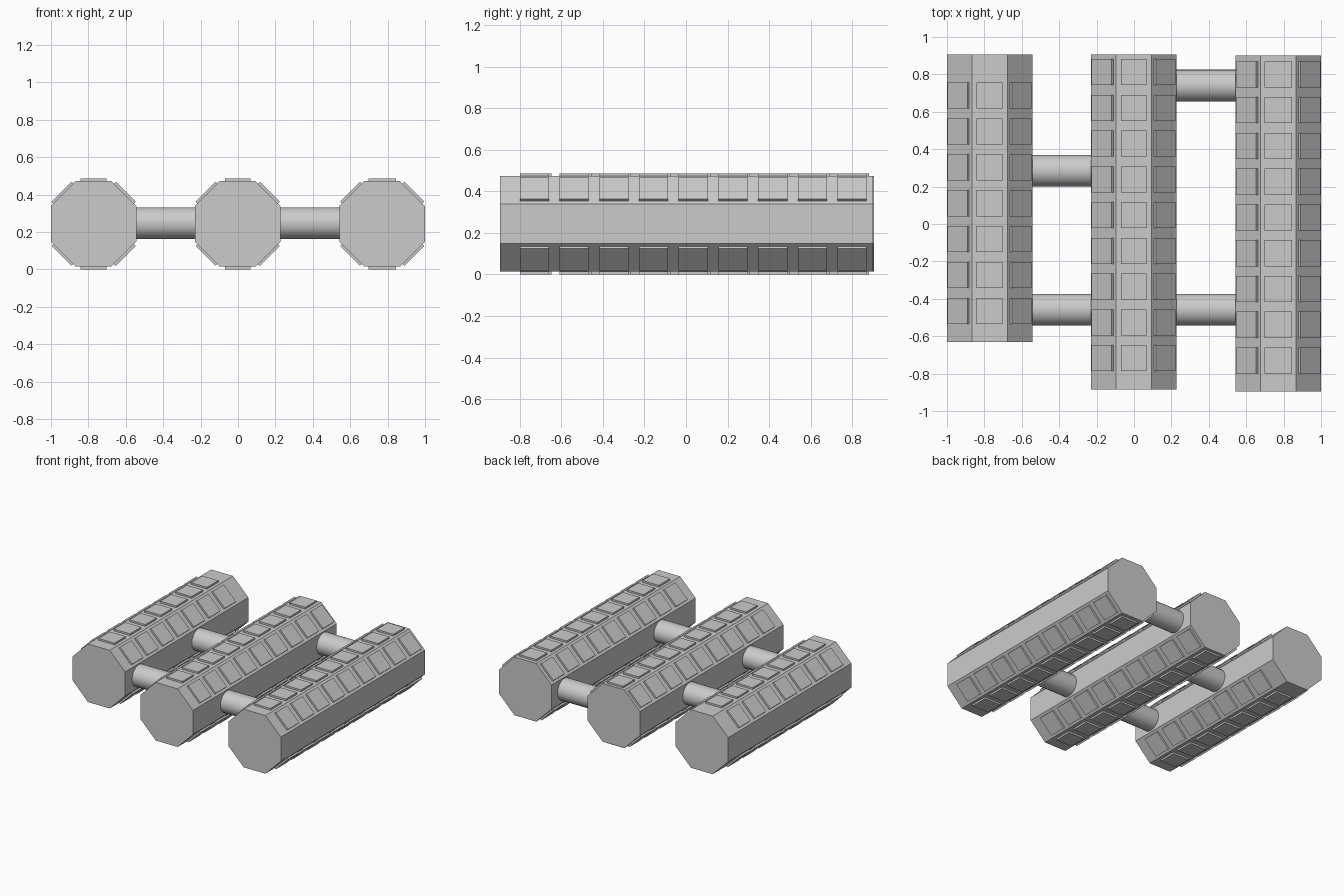
import bpy, math
from mathutils import Matrix, Vector

cube = bpy.data.objects.get("Cube")
if cube:
    bpy.data.objects.remove(cube, do_unlink=True)

grey = bpy.data.materials.new("light_grey")
grey.use_nodes = True
colour = (0.6, 0.6, 0.6, 1)
grey.diffuse_color = colour
grey.node_tree.nodes["Principled BSDF"].inputs["Base Color"].default_value = colour

MID_Z = 0.244
HALF = 0.229      # octagon centre to flat
RAISE = 0.014     # panel height above the hull


def add_object(name, bm):
    mesh = bpy.data.meshes.new(name)
    bm.to_mesh(mesh)
    bm.free()
    mesh.materials.append(grey)
    obj = bpy.data.objects.new(name, mesh)
    bpy.context.collection.objects.link(obj)
    return obj


import bmesh


# Octagonal hull lying along y
def hull(name, x, y0, y1):
    bm = bmesh.new()
    r = HALF / math.cos(math.pi / 8)
    place = (Matrix.Translation((x, (y0 + y1) / 2, MID_Z))
             @ Matrix.Rotation(math.pi / 2, 4, 'X')
             @ Matrix.Rotation(math.pi / 8, 4, 'Z'))
    bmesh.ops.create_cone(bm, cap_ends=True, segments=8, radius1=r, radius2=r,
                          depth=y1 - y0, matrix=place)
    add_object(name, bm)


# Rows of raised panels on the three upper and three lower faces
def panels(name, x, first, last, count, width):
    bm = bmesh.new()
    for deg in (-45, 0, 45, 135, 180, 225):
        turn = Matrix.Rotation(math.radians(deg), 4, 'Y')
        w = width if deg % 180 == 0 else 0.15
        for i in range(count):
            y = first + (last - first) * i / (count - 1)
            place = (Matrix.Translation((x, y, MID_Z)) @ turn
                     @ Matrix.Translation((0, 0, HALF + RAISE / 2 - 0.002))
                     @ Matrix.Diagonal((w, 0.14, RAISE + 0.004, 1)))
            bmesh.ops.create_cube(bm, size=1, matrix=place)
    add_object(name, bm)


# Round connecting tube along x
def tube(name, x0, x1, y):
    bm = bmesh.new()
    place = (Matrix.Translation(((x0 + x1) / 2, y, MID_Z + 0.003))
             @ Matrix.Rotation(math.pi / 2, 4, 'Y'))
    bmesh.ops.create_cone(bm, cap_ends=True, segments=32, radius1=0.085,
                          radius2=0.085, depth=x1 - x0, matrix=place)
    obj = add_object(name, bm)
    bpy.ops.object.select_all(action='DESELECT')
    obj.select_set(True)
    bpy.context.view_layer.objects.active = obj
    bpy.ops.object.shade_smooth_by_angle(angle=math.radians(40))


hull("right_hull", -0.772, -0.63, 0.905)
panels("right_hull_panels", -0.772, 0.687, -0.465, 7, 0.14)

hull("middle_hull", -0.002, -0.885, 0.905)
panels("middle_hull_panels", -0.002, 0.812, -0.717, 9, 0.137)

hull("left_hull", 0.771, -0.895, 0.9)
panels("left_hull_panels", 0.771, 0.8, -0.73, 9, 0.145)

tube("right_back_tube", -0.55, -0.225, 0.285)
tube("right_front_tube", -0.55, -0.225, -0.458)
tube("left_back_tube", 0.22, 0.548, 0.74)
tube("left_front_tube", 0.22, 0.548, -0.458)
